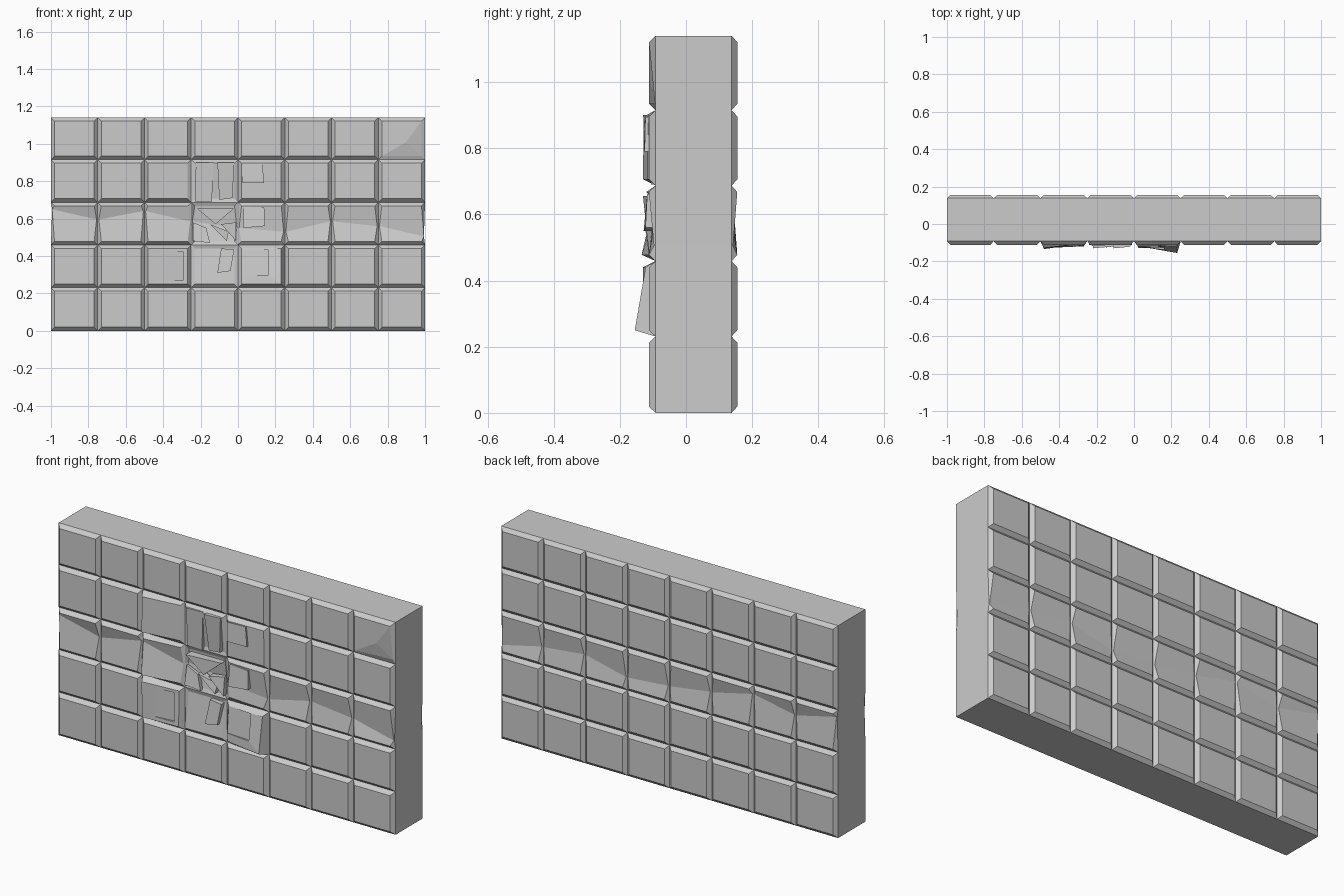
import bpy, bmesh

if "Cube" in bpy.data.objects:
    bpy.data.objects.remove(bpy.data.objects["Cube"])

COLS, ROWS, H = 8, 5, 1.14
XS = [-1 + 0.25 * i for i in range(COLS + 1)]
ZS = [0, 0.231, 0.459, 0.687, 0.915, H]
CRACK = [0.65, 0.595, 0.64, 0.585, 0.55, 0.53, 0.585, 0.56, 0.505]   # crack height per column line
FRONT, BACK = (-0.092, -0.112), (0.138, 0.155)                       # groove depth, face depth
BEVEL = 0.019

# Face depths of knocked-loose front tiles: lower left, lower right, upper right, upper left
LOOSE = {
    (2, 1): (-.128, -.120, -.114, -.130), (2, 2): (-.134, -.105, -.100, -.120),
    (2, 3): (-.130, -.104, -.104, -.128), (3, 1): (-.112, -.108, -.085, -.088),
    (3, 2): (-.085, -.085, -.082, -.085), (3, 3): (-.088, -.086, -.114, -.110),
    (4, 1): (-.118, -.155, -.122, -.108), (4, 2): (-.100, -.114, -.112, -.106),
    (4, 3): (-.116, -.110, -.112, -.118),
}


def finish(bm, name):
    bmesh.ops.remove_doubles(bm, verts=bm.verts, dist=0.0001)
    bmesh.ops.recalc_face_normals(bm, faces=bm.faces)
    mesh = bpy.data.meshes.new(name)
    bm.to_mesh(mesh)
    bm.free()
    obj = bpy.data.objects.new(name, mesh)
    bpy.context.collection.objects.link(obj)
    return obj


def loop(bm, pts):
    return [bm.verts.new((x, y, z)) for x, z, y in pts]


def bridge(bm, a, b):
    for i in range(len(a)):
        j = (i + 1) % len(a)
        bm.faces.new((a[i], a[j], b[j], b[i]))


def rect(x0, x1, z0, z1, depths):
    return [(x, z, y) for (x, z), y in zip(((x0, z0), (x1, z0), (x1, z1), (x0, z1)), depths)]


def tile(bm, c, r, groove, face, front):
    x0, x1, z0, z1 = XS[c], XS[c + 1], ZS[r], ZS[r + 1]
    depths = LOOSE.get((c, r), [face] * 4) if front else [face] * 4
    outer = rect(x0, x1, z0, z1, [groove] * 4)
    inner = rect(x0 + BEVEL, x1 - BEVEL, z0 + BEVEL, z1 - BEVEL, depths)
    if r == 2:
        # Cracked row: the face folds inward along the crack line
        b, sink = 0.006, groove + (face - groove) * 0.25
        if front and c == 3:
            sink = -0.07
        outer.insert(2, (x1, CRACK[c + 1], groove))
        outer.append((x0, CRACK[c], groove))
        inner.insert(2, (x1 - b, CRACK[c + 1], sink))
        inner.append((x0 + b, CRACK[c], sink))
    a, v = loop(bm, outer), loop(bm, inner)
    bridge(bm, a, v)
    if r == 2:
        bm.faces.new((v[0], v[1], v[2], v[5]))
        bm.faces.new((v[5], v[2], v[3], v[4]))
    elif front and (c, r) == (7, 4):
        # Chipped upper corner tile
        mid = bm.verts.new((0.90, face, 1.01))
        v[1].co.y = groove + 0.004
        bm.faces.new((v[0], mid, v[2], v[3]))
        bm.faces.new((v[0], v[1], mid))
        bm.faces.new((mid, v[1], v[2]))
    elif front and (c, r) in {(2, 1), (4, 1)}:
        # Punched-in panel inside a loose tile
        box = (-.41, -.295, .27, .425) if c == 2 else (.02, .16, .295, .435)
        rim = (-.124, -.121, -.117, -.124) if c == 2 else (-.121, -.138, -.120, -.110)
        p = loop(bm, rect(*box, rim))
        q = loop(bm, rect(*box, [y + s for y, s in zip(rim, (.002, .012, .010, .002))]))
        bridge(bm, v, p)
        bridge(bm, p, q)
        bm.faces.new(q)
    else:
        bm.faces.new(v)


# Wall: tiled front and back, joined by plain edges
bm = bmesh.new()
for c in range(COLS):
    for r in range(ROWS):
        tile(bm, c, r, *FRONT, True)
        tile(bm, c, r, *BACK, False)
    for z in (0, H):
        bm.faces.new(loop(bm, rect(XS[c], XS[c + 1], z, z, [FRONT[0]] * 2 + [BACK[0]] * 2)))
for x, zc in ((-1, CRACK[0]), (1, CRACK[-1])):
    for heights in (ZS[:3] + [zc], [zc] + ZS[3:]):
        bm.faces.new(loop(bm, [(x, z, FRONT[0]) for z in heights] +
                          [(x, z, BACK[0]) for z in reversed(heights)]))
bmesh.ops.remove_doubles(bm, verts=bm.verts, dist=0.0001)
for v in bm.verts:                       # crack nicks on the end faces
    for x, zc in ((-1, CRACK[0]), (1, CRACK[-1])):
        if abs(v.co.x - x) < 1e-4 and abs(v.co.z - zc) < 1e-4:
            v.co.x *= 0.994
finish(bm, "tiled_wall")

# Broken fragments around the impact: outline (x, z) and depths of the first and last points
FRAGMENTS = [
    ([(-.23, .69), (-.14, .69), (-.13, .90), (-.225, .90)], -.100, -.118),
    ([(-.10, .70), (-.03, .71), (-.02, .90), (-.11, .90)], -.104, -.130),
    ([(.025, .79), (.14, .79), (.13, .895), (.02, .89)], -.128, -.120),
    ([(.03, .55), (.145, .56), (.14, .66), (.03, .665)], -.128, -.112),
    ([(-.11, .31), (-.04, .32), (-.02, .435), (-.09, .44)], -.125, -.108),
    ([(-.22, .655), (-.12, .57), (-.02, .655)], -.130, -.112),
    ([(-.15, .57), (-.06, .48), (-.05, .53)], -.125, -.100),
    ([(-.24, .48), (-.15, .47), (-.17, .55), (-.24, .58)], -.112, -.092),
    ([(-.09, .57), (-.01, .48), (-.01, .58)], -.122, -.100),
]
bm = bmesh.new()
for outline, y0, y1 in FRAGMENTS:
    n = len(outline) - 1
    cap = loop(bm, [(x, z, y0 + (y1 - y0) * i / n) for i, (x, z) in enumerate(outline)])
    base = loop(bm, [(x, z, -0.08) for x, z in outline])
    bridge(bm, base, cap)
    bm.faces.new(cap)
    bm.faces.new(base)
finish(bm, "broken_fragments")
